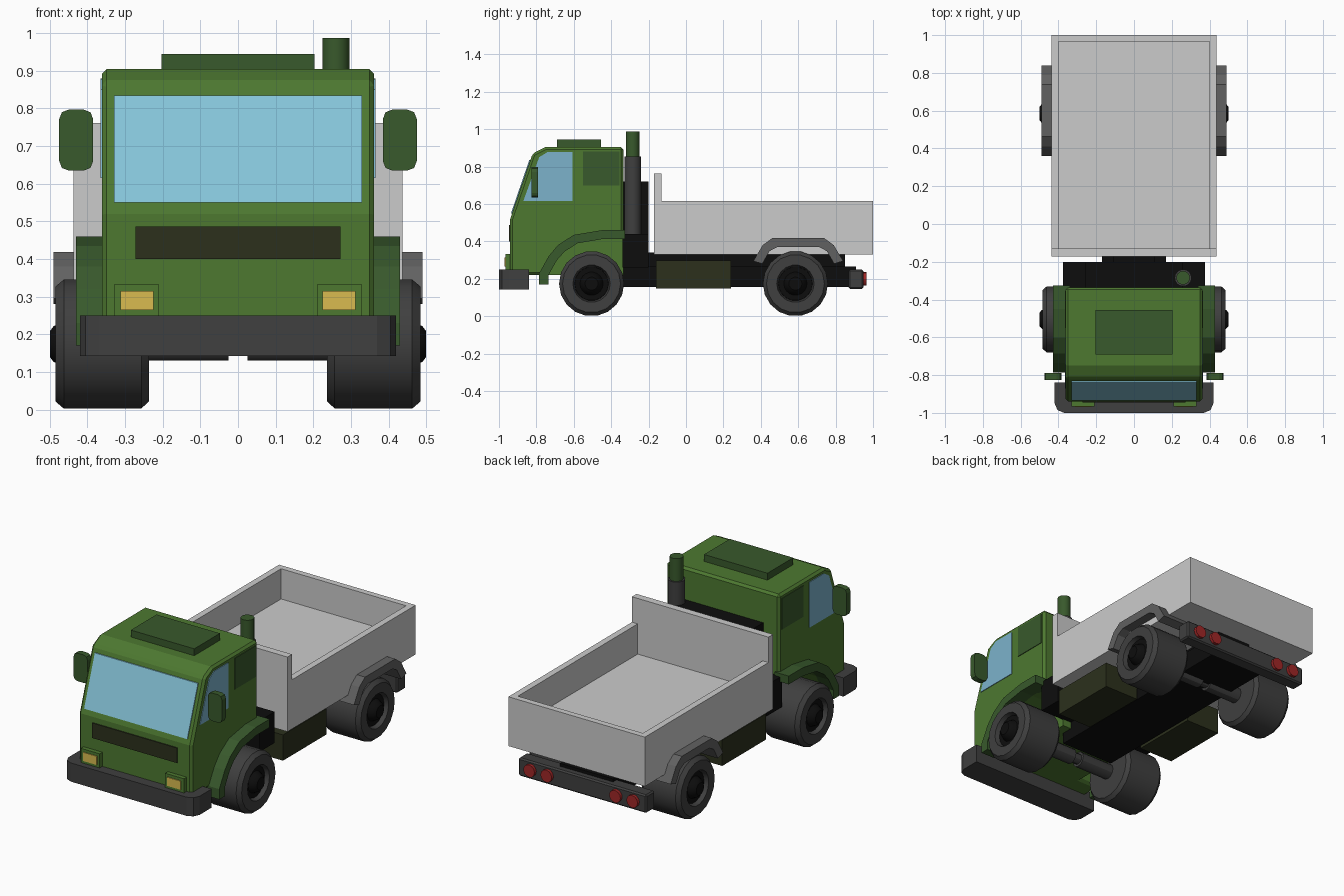
import bpy, bmesh, math

if "Cube" in bpy.data.objects:
    bpy.data.objects.remove(bpy.data.objects["Cube"])


def material(name, r, g, b):
    m = bpy.data.materials.new(name)
    m.diffuse_color = (r, g, b, 1)
    m.use_nodes = True
    m.node_tree.nodes["Principled BSDF"].inputs["Base Color"].default_value = m.diffuse_color
    return m


GREEN = material("green_paint", 0.075, 0.19, 0.03)
DARK_GREEN = material("dark_green", 0.04, 0.1, 0.025)
OLIVE = material("olive", 0.025, 0.03, 0.012)
BLACK = material("black", 0.004, 0.004, 0.004)
RUBBER = material("dark_grey", 0.05, 0.05, 0.05)
GUARD = material("mid_grey", 0.12, 0.12, 0.12)
GLASS = material("glass", 0.24, 0.56, 0.7)
SIDE_GLASS = material("side_glass", 0.2, 0.45, 0.6)
YELLOW = material("lamp_yellow", 0.7, 0.5, 0.08)
RED = material("lamp_red", 0.35, 0.02, 0.02)


def finish(bm, name, mat, mirror, bevel=0, segments=1, smooth=False):
    bmesh.ops.recalc_face_normals(bm, faces=bm.faces)
    me = bpy.data.meshes.new(name)
    bm.to_mesh(me)
    bm.free()
    ob = bpy.data.objects.new(name, me)
    bpy.context.collection.objects.link(ob)
    if mat:
        me.materials.append(mat)
    if smooth:
        bpy.ops.object.select_all(action='DESELECT')
        ob.select_set(True)
        bpy.context.view_layer.objects.active = ob
        bpy.ops.object.shade_smooth_by_angle(angle=math.radians(30))
    if bevel:
        b = ob.modifiers.new("bevel", 'BEVEL')
        b.width, b.segments = bevel, segments
        b.limit_method, b.angle_limit = 'ANGLE', math.radians(40)
    if mirror:
        ob.modifiers.new("mirror", 'MIRROR')
    return ob


def prism(name, pts, a, b, mat=None, axis='x', mirror=False, bevel=0, segments=1):
    """Extrude a 2D profile from a to b along an axis."""
    place = {'x': lambda p, t: (t, p[0], p[1]),
             'y': lambda p, t: (p[0], t, p[1]),
             'z': lambda p, t: (p[0], p[1], t)}[axis]
    bm = bmesh.new()
    lo = [bm.verts.new(place(p, a)) for p in pts]
    hi = [bm.verts.new(place(p, b)) for p in pts]
    bm.faces.new(lo)
    bm.faces.new(hi)
    n = len(pts)
    for i in range(n):
        j = (i + 1) % n
        bm.faces.new((lo[i], lo[j], hi[j], hi[i]))
    return finish(bm, name, mat, mirror, bevel, segments)


def box(name, x, y, z, mat=None, mirror=False, bevel=0):
    pts = [(y[0], z[0]), (y[1], z[0]), (y[1], z[1]), (y[0], z[1])]
    return prism(name, pts, x[0], x[1], mat, 'x', mirror, bevel)


def lathe(name, profile, centre, mat, axis='x', mirror=False, sides=18):
    """Revolve (position, radius) pairs around an axis through the centre."""
    bm = bmesh.new()
    rings = []
    for t, r in profile:
        ring = []
        for i in range(sides):
            c, s = (r * f(2 * math.pi * i / sides) for f in (math.cos, math.sin))
            p = {'x': (t, c, s), 'y': (c, t, s), 'z': (c, s, t)}[axis]
            ring.append(bm.verts.new([u + v for u, v in zip(p, centre)]))
        rings.append(ring)
    for p, q in zip(rings, rings[1:]):
        for i in range(sides):
            j = (i + 1) % sides
            bm.faces.new((p[i], p[j], q[j], q[i]))
    bm.faces.new(rings[0])
    bm.faces.new(rings[-1])
    return finish(bm, name, mat, mirror, smooth=True)


# Cab with open wheel arches, and the narrower block between the wheels
arch_in = [(-0.735, 0.17), (-0.735, 0.22), (-0.69, 0.3), (-0.65, 0.345),
           (-0.58, 0.39), (-0.45, 0.412), (-0.325, 0.412)]
arch_out = [(-0.785, 0.17), (-0.785, 0.23), (-0.735, 0.32), (-0.685, 0.38),
            (-0.6, 0.435), (-0.45, 0.46), (-0.325, 0.46)]
cab = [(-0.94, 0.22)] + arch_in[1:-1] + [(-0.335, 0.412), (-0.335, 0.905),
       (-0.75, 0.905), (-0.82, 0.87), (-0.94, 0.52)]
prism("cab", cab, -0.362, 0.362, GREEN, bevel=0.013)
box("cab_floor", (-0.225, 0.225), (-0.75, -0.335), (0.22, 0.45), GREEN)
prism("front_fender", arch_out + arch_in[::-1], 0.34, 0.43, DARK_GREEN, mirror=True)
box("roof_hatch", (-0.203, 0.203), (-0.69, -0.455), (0.89, 0.945), DARK_GREEN)

# Windows lying just proud of the cab
slope = lambda z: -0.94 + (z - 0.52) * 0.12 / 0.35
prism("windscreen", [(slope(0.55) - 0.006, 0.55), (slope(0.835) - 0.006, 0.835),
                     (slope(0.835) + 0.02, 0.835), (slope(0.55) + 0.02, 0.55)],
      -0.33, 0.33, GLASS)
prism("side_window", [(-0.87, 0.615), (-0.785, 0.85), (-0.74, 0.878),
                      (-0.608, 0.878), (-0.608, 0.615)],
      0.355, 0.366, SIDE_GLASS, mirror=True)
box("side_panel", (0.355, 0.366), (-0.55, -0.355), (0.7, 0.88), DARK_GREEN, True)

# Nose: grille, headlights, bumper, mirrors
box("grille", (-0.272, 0.272), (-0.946, -0.92), (0.4, 0.487), OLIVE)
box("headlight_frame", (0.21, 0.33), (-0.965, -0.92), (0.24, 0.332), GREEN, True)
box("headlight", (0.225, 0.312), (-0.97, -0.95), (0.265, 0.315), YELLOW, True)
prism("front_bumper", [(-0.42, -0.84), (-0.42, -0.95), (-0.405, -0.985), (-0.37, -1.0),
                       (0.37, -1.0), (0.405, -0.985), (0.42, -0.95), (0.42, -0.84)],
      0.142, 0.25, RUBBER, 'z')
x0, x1, z0, z1, c = 0.385, 0.475, 0.635, 0.797, 0.025
prism("wing_mirror", [(x0 + c, z0), (x1 - c, z0), (x1 - 0.007, z0 + 0.007), (x1, z0 + c),
                      (x1, z1 - c), (x1 - 0.007, z1 - 0.007), (x1 - c, z1), (x0 + c, z1),
                      (x0 + 0.007, z1 - 0.007), (x0, z1 - c), (x0, z0 + c),
                      (x0 + 0.007, z0 + 0.007)],
      -0.825, -0.79, DARK_GREEN, 'y', mirror=True)

# Equipment behind the cab
box("engine_cover_low", (-0.375, 0.375), (-0.34, -0.2), (0.26, 0.44), BLACK)
box("engine_cover_high", (-0.26, 0.26), (-0.34, -0.2), (0.44, 0.72), BLACK)
lathe("exhaust_muffler", [(0.38, 0.045), (0.855, 0.045)], (0.26, -0.285, 0), RUBBER, 'z')
lathe("exhaust_pipe", [(0.85, 0.036), (0.987, 0.036)], (0.26, -0.285, 0), DARK_GREEN, 'z')

# Chassis and side tanks
box("chassis", (-0.17, 0.17), (-0.4, 0.91), (0.155, 0.267), BLACK)
box("bed_support", (-0.11, 0.11), (-0.22, 0.85), (0.26, 0.34), BLACK)
box("side_tank", (0.18, 0.4), (-0.16, 0.24), (0.148, 0.297), OLIVE, True)

# Cargo bed
box("bed_floor", (-0.42, 0.42), (-0.15, 0.98), (0.33, 0.44))
box("bed_side", (0.4, 0.437), (-0.17, 1.0), (0.33, 0.615), mirror=True)
box("bed_tailgate", (-0.4, 0.4), (0.965, 1.0), (0.33, 0.615))
box("bed_headboard", (-0.437, 0.437), (-0.172, -0.13), (0.33, 0.762))

# Rear fenders, bumper and lamps
half_out = [(-0.24, 0.295), (-0.19, 0.38), (-0.138, 0.418)]
half_in = [(-0.112, 0.37), (-0.153, 0.348), (-0.192, 0.28)]
left = [(0.6 + y, z) for y, z in half_out]
right = [(0.6 - y, z) for y, z in half_out[::-1] + half_in[::-1]]
prism("rear_fender", left + right + [(0.6 + y, z) for y, z in half_in],
      0.25, 0.49, GUARD, mirror=True)
box("rear_bumper", (-0.41, 0.41), (0.87, 0.948), (0.145, 0.25), RUBBER, bevel=0.008)
for x in (0.22, 0.33):
    lathe("tail_lamp", [(0.93, 0.036), (0.965, 0.036)], (x, 0, 0.2), RED, 'y', True, 12)

# Wheels and axles
for end, y in (("front", -0.505), ("rear", 0.585)):
    at = (0, y, 0.174)
    lathe(end + "_tyre", [(0.237, 0.1), (0.237, 0.155), (0.257, 0.174), (0.463, 0.174),
                          (0.485, 0.155), (0.485, 0.1), (0.455, 0.092)], at, RUBBER, mirror=True)
    lathe(end + "_hub", [(0.45, 0.092), (0.462, 0.09), (0.462, 0.062), (0.475, 0.055),
                         (0.49, 0.048), (0.5, 0.035)], at, BLACK, mirror=True)
    lathe(end + "_axle_half", [(0.025, 0.044), (0.25, 0.044)], at, RUBBER, mirror=True, sides=12)
    lathe(end + "_axle_joint", [(-0.03, 0.03), (0.03, 0.03)], at, RUBBER, sides=12)
